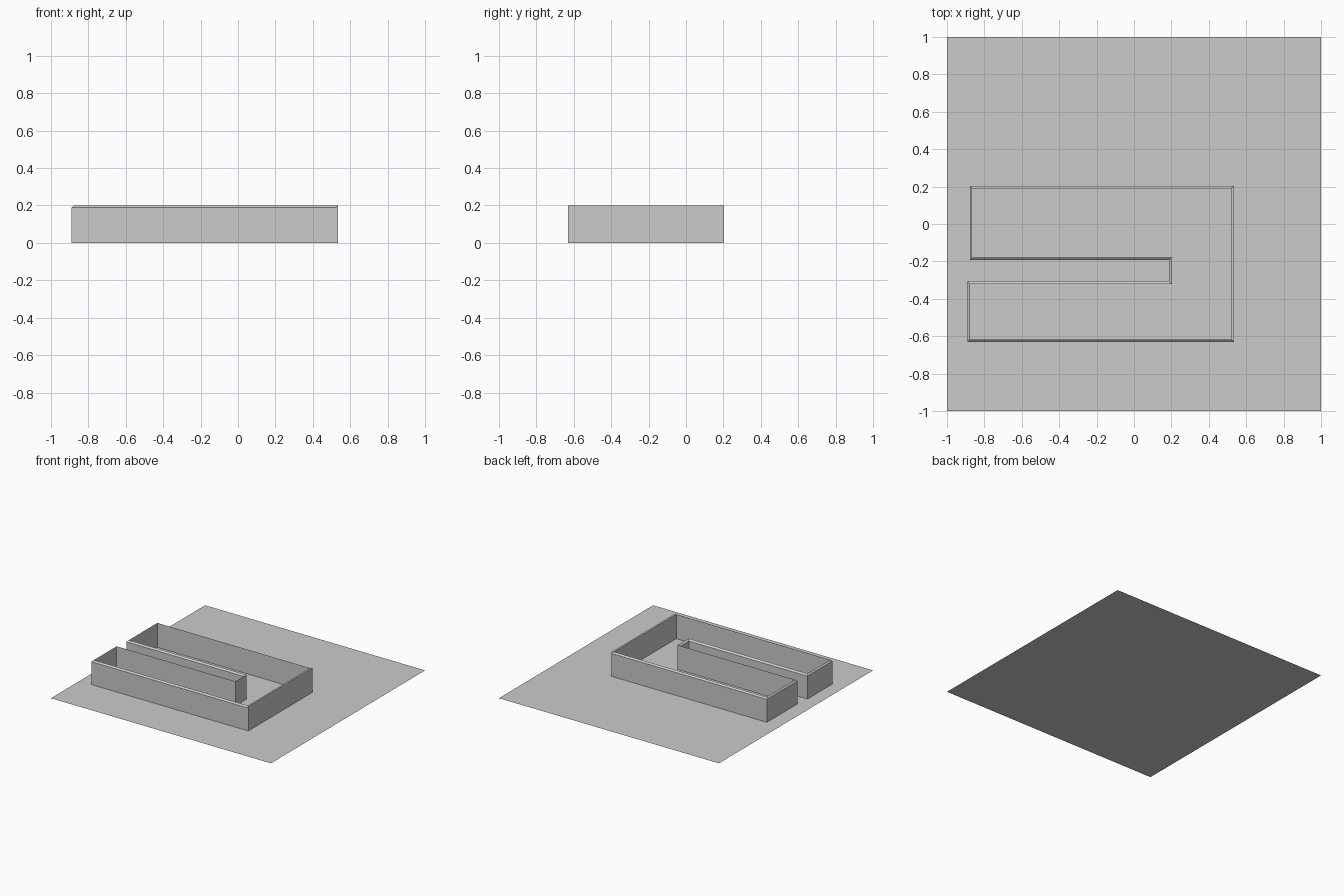
import bpy, bmesh

if "Cube" in bpy.data.objects:
    bpy.data.objects.remove(bpy.data.objects["Cube"])

H, LOW = 0.2, 0.188  # full wall height and height of the chamfered outer edge

# Flat base sheet
bpy.ops.mesh.primitive_plane_add(size=2, location=(0, 0, 0))
bpy.context.object.name = "base_sheet"

# U-shaped wall plan: (outer x, outer y, outer top z, inner x, inner y)
plan = [
    (-0.89, -0.63, LOW, -0.878, -0.617),
    (0.52, -0.63, LOW, 0.515, -0.617),
    (0.535, -0.63, H, 0.52, -0.617),
    (0.535, 0.203, H, 0.52, 0.19),
    (0.52, 0.203, LOW, 0.515, 0.19),
    (-0.878, 0.203, LOW, -0.866, 0.19),
    (-0.878, -0.193, LOW, -0.866, -0.179),
    (0.187, -0.193, LOW, 0.202, -0.179),
    (0.187, -0.306, LOW, 0.202, -0.322),
    (-0.89, -0.306, LOW, -0.878, -0.322),
]

# Wall: outer side, sloped rim and inner side for each plan segment
bm = bmesh.new()
rings = []
for ox, oy, oz, ix, iy in plan:
    rings.append([bm.verts.new(p) for p in
                  ((ox, oy, 0), (ox, oy, oz), (ix, iy, H), (ix, iy, 0))])
for i, a in enumerate(rings):
    b = rings[(i + 1) % len(rings)]
    for k in range(3):
        bm.faces.new((a[k], b[k], b[k + 1], a[k + 1]))
mesh = bpy.data.meshes.new("u_shaped_wall")
bm.to_mesh(mesh)
bm.free()
bpy.context.collection.objects.link(bpy.data.objects.new("u_shaped_wall", mesh))
